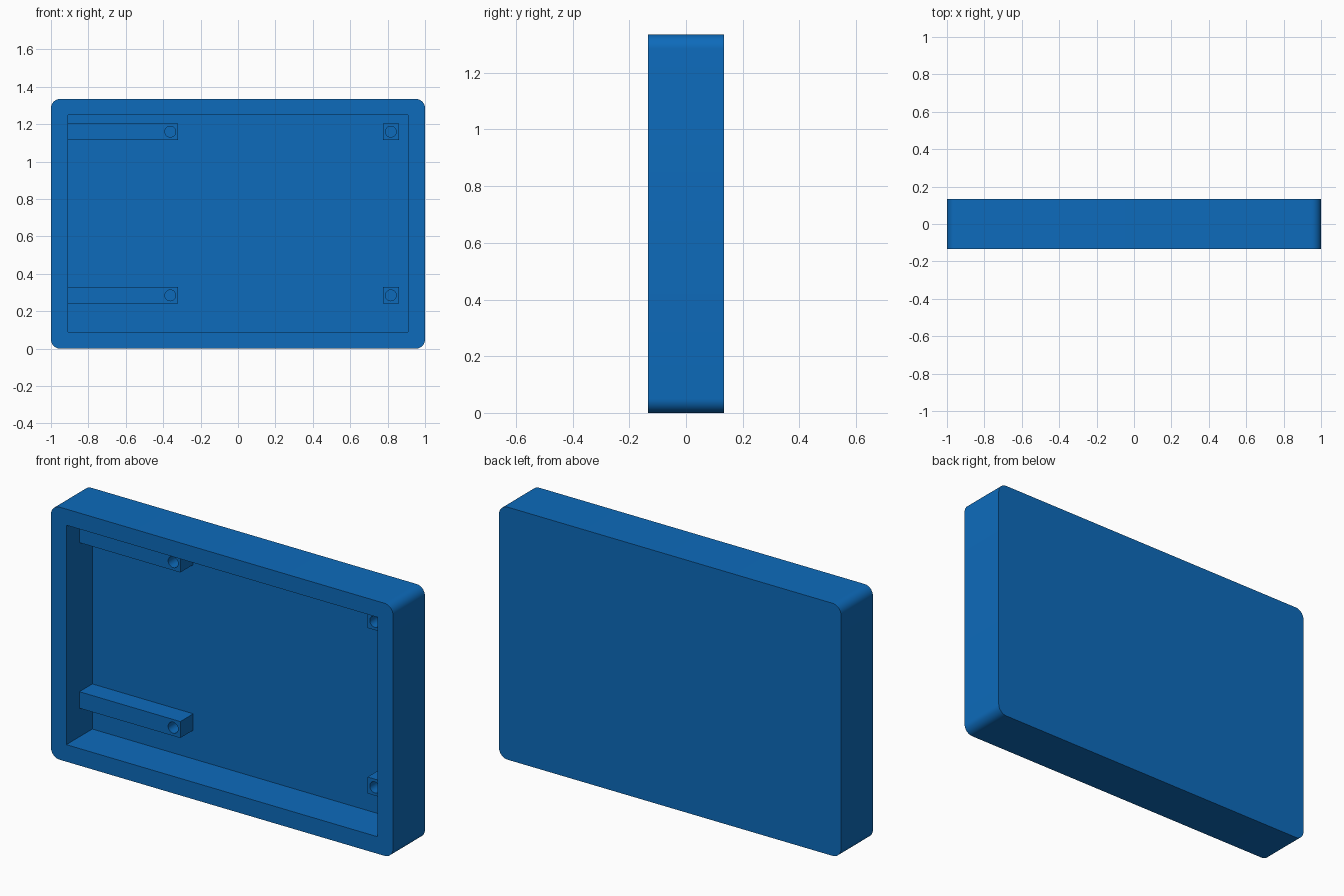
import bpy, bmesh, math
from mathutils import Matrix

if "Cube" in bpy.data.objects:
    bpy.data.objects.remove(bpy.data.objects["Cube"])

blue = bpy.data.materials.new("blue plastic")
blue.diffuse_color = (0.004, 0.147, 0.50, 1)
blue.use_nodes = True
blue.node_tree.nodes["Principled BSDF"].inputs["Base Color"].default_value = blue.diffuse_color

Y_FRONT, Y_BACK = -0.1335, 0.1335
Y_FLOOR, Y_POST = 0.083, -0.025      # tray floor and front of the mounts
HEIGHT = 1.335


def finish(name, bm):
    me = bpy.data.meshes.new(name)
    bm.to_mesh(me)
    bm.free()
    me.materials.append(blue)
    ob = bpy.data.objects.new(name, me)
    bpy.context.collection.objects.link(ob)
    return ob


def box(name, x, y, z, radius=0):
    bm = bmesh.new()
    bmesh.ops.create_cube(bm, size=1)
    for v in bm.verts:
        v.co = [(a + b) / 2 + c * (b - a) for c, (a, b) in zip(v.co, (x, y, z))]
    if radius:                        # round the edges that run front to back
        edges = [e for e in bm.edges
                 if abs(e.verts[0].co.y - e.verts[1].co.y) > 0.01]
        bmesh.ops.bevel(bm, geom=edges, offset=radius, segments=10,
                        profile=0.5, affect='EDGES')
    return finish(name, bm)


def rod(name, x, z, r, y0, y1):
    bm = bmesh.new()
    bmesh.ops.create_cone(bm, cap_ends=True, segments=32, radius1=r, radius2=r,
                          depth=y1 - y0,
                          matrix=Matrix.Translation((x, (y0 + y1) / 2, z))
                          @ Matrix.Rotation(math.pi / 2, 4, 'X'))
    return finish(name, bm)


def cut(target, cutter):
    mod = target.modifiers.new("cut", 'BOOLEAN')
    mod.operation, mod.solver, mod.object = 'DIFFERENCE', 'EXACT', cutter
    bpy.context.view_layer.objects.active = target
    bpy.ops.object.modifier_apply(modifier=mod.name)
    bpy.data.objects.remove(cutter)


def smooth(ob):
    bpy.ops.object.select_all(action='DESELECT')
    ob.select_set(True)
    bpy.context.view_layer.objects.active = ob
    bpy.ops.object.shade_smooth_by_angle(angle=math.radians(30))


# Hollow tray, open at the front
tray = box("tray", (-1, 1), (Y_FRONT, Y_BACK), (0, HEIGHT), radius=0.05)
cut(tray, box("cavity", (-0.91, 0.91), (Y_FRONT - 0.1, Y_FLOOR), (0.09, 1.25)))
smooth(tray)

# Screw mounts: long bars from the left wall, short posts at the right
for level, z in (("lower", 0.285), ("upper", 1.16)):
    for name, x0, x1, hole_x in (("bar", -0.91, -0.32, -0.362),
                                 ("post", 0.775, 0.86, 0.817)):
        mount = box(f"{level}_{name}", (x0, x1), (Y_POST, Y_FLOOR),
                    (z - 0.0435, z + 0.0435))
        cut(mount, rod("hole", hole_x, z, 0.029, Y_POST - 0.05, Y_FLOOR - 0.003))
        smooth(mount)
